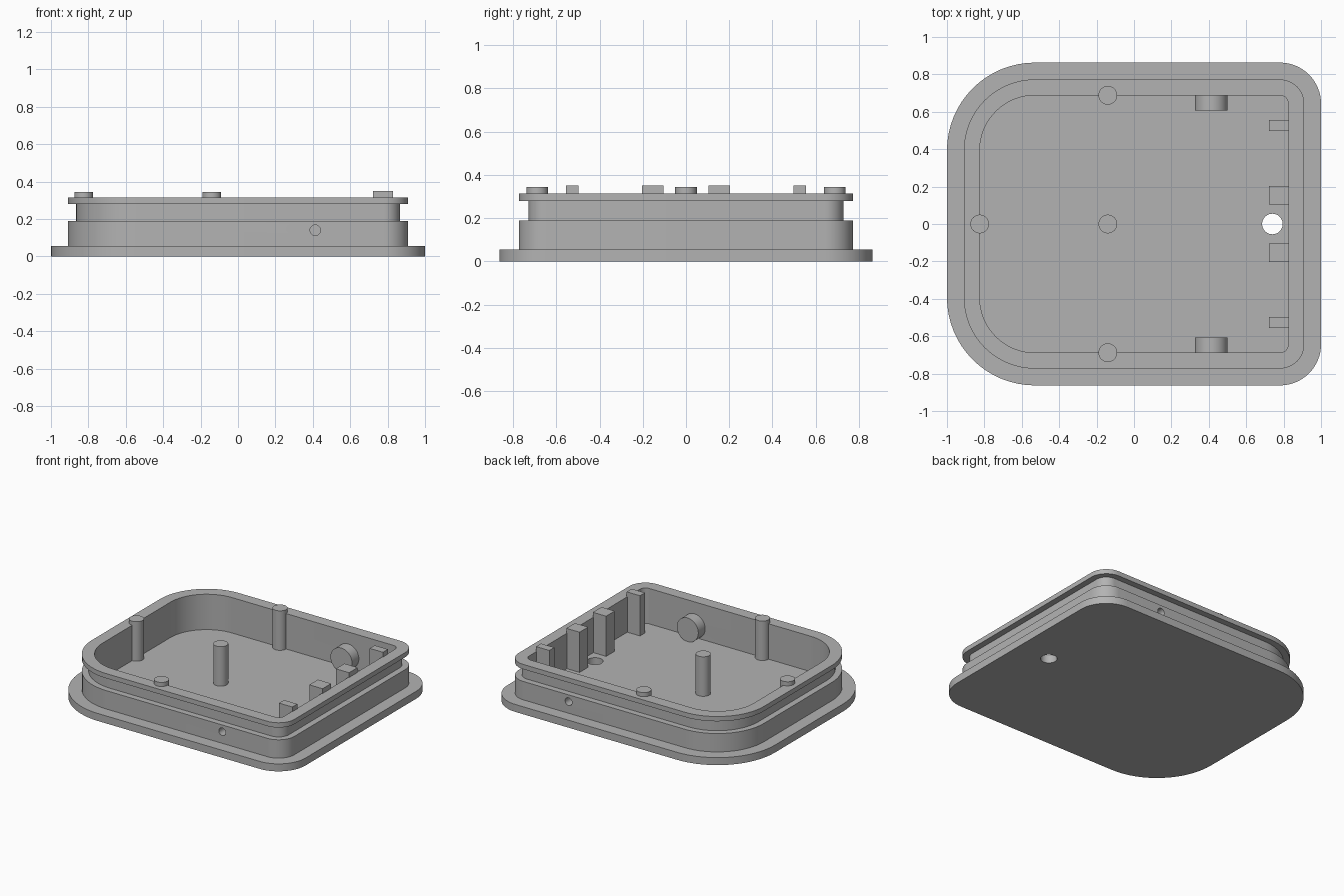
import bpy, bmesh, math
from mathutils import Matrix, Vector

cube = bpy.data.objects.get("Cube")
if cube:
    bpy.data.objects.remove(cube, do_unlink=True)

grey = bpy.data.materials.new("plain grey")
grey.use_nodes = True
grey.diffuse_color = (0.45, 0.45, 0.45, 1)
grey.node_tree.nodes["Principled BSDF"].inputs["Base Color"].default_value = grey.diffuse_color

FLOOR = 0.055


def finish(name, bm):
    bmesh.ops.recalc_face_normals(bm, faces=bm.faces)
    mesh = bpy.data.meshes.new(name)
    bm.to_mesh(mesh)
    bm.free()
    mesh.materials.append(grey)
    obj = bpy.data.objects.new(name, mesh)
    bpy.context.collection.objects.link(obj)
    return obj


def smooth(obj):
    bpy.ops.object.select_all(action='DESELECT')
    obj.select_set(True)
    bpy.context.view_layer.objects.active = obj
    bpy.ops.object.shade_smooth_by_angle(angle=math.radians(30))


def cylinder(name, start, end, radius, limit=None):
    """Round bar between two points, optionally kept inside a half-size limit."""
    start, end = Vector(start), Vector(end)
    axis = end - start
    turn = axis.to_track_quat('Z', 'Y').to_matrix().to_4x4()
    bm = bmesh.new()
    bmesh.ops.create_cone(bm, cap_ends=True, segments=40, radius1=radius, radius2=radius,
                          depth=axis.length,
                          matrix=Matrix.Translation((start + end) / 2) @ turn)
    if limit:
        for v in bm.verts:
            v.co.x = max(-limit[0], min(limit[0], v.co.x))
            v.co.y = max(-limit[1], min(limit[1], v.co.y))
    return finish(name, bm)


def box(name, low, high):
    bm = bmesh.new()
    bmesh.ops.create_cube(bm, size=1)
    for v in bm.verts:
        v.co = [(a + b) / 2 + c * (b - a) for a, b, c in zip(low, high, v.co)]
    return finish(name, bm)


def cut(obj, cutter):
    mod = obj.modifiers.new("hole", 'BOOLEAN')
    mod.operation = 'DIFFERENCE'
    mod.solver = 'EXACT'
    mod.object = cutter
    bpy.context.view_layer.objects.active = obj
    bpy.ops.object.modifier_apply(modifier=mod.name)


def outline(inset, steps=16):
    """Rounded rectangle with large left corners and small right corners."""
    hx, hy = 1 - inset, 0.863 - inset
    points = []
    for i, (sx, sy) in enumerate([(1, 1), (-1, 1), (-1, -1), (1, -1)]):
        r = (0.22 if sx > 0 else 0.47) - inset
        for k in range(steps + 1):
            a = (i + k / steps) * math.pi / 2
            points.append((sx * (hx - r) + r * math.cos(a), sy * (hy - r) + r * math.sin(a)))
    return points


# Tray: flange, lower wall, seal groove, rim and hollow inside, as (inset, height)
profile = [(0, 0), (0, FLOOR), (0.09, FLOOR), (0.09, 0.19), (0.135, 0.19), (0.135, 0.28),
           (0.09, 0.28), (0.09, 0.315), (0.175, 0.315), (0.175, FLOOR)]
bm = bmesh.new()
rings = [[bm.verts.new((x, y, z)) for x, y in outline(inset)] for inset, z in profile]
for a, b in zip(rings, rings[1:]):
    for i in range(len(a)):
        j = (i + 1) % len(a)
        bm.faces.new((a[i], a[j], b[j], b[i]))
bm.faces.new(rings[0])
bm.faces.new(rings[-1])
tray = finish("tray", bm)

# Drain hole through the floor
drain = cylinder("drain_cutter", (0.74, 0, -0.1), (0.74, 0, 0.12), 0.055)
drain.hide_render = True
cut(tray, drain)
bpy.data.objects.remove(drain, do_unlink=True)

# Round bosses inside the side walls, with blind holes from outside
for side, label in ((-1, "right"), (1, "left")):
    boss = cylinder(label + "_boss", (0.413, side * 0.608, 0.14), (0.413, side * 0.71, 0.14), 0.0875)
    hole = cylinder("side_cutter", (0.413, side * 0.65, 0.14), (0.413, side * 0.9, 0.14), 0.028)
    hole.hide_render = True
    cut(tray, hole)
    cut(boss, hole)
    bpy.data.objects.remove(hole, do_unlink=True)
    smooth(boss)
smooth(tray)

# Upright posts; those in the wall stay behind the seal groove
for name, x, y in (("centre_post", -0.14, 0), ("left_post", -0.14, 0.688),
                   ("right_post", -0.14, -0.688), ("end_post", -0.825, 0)):
    smooth(cylinder(name, (x, y, FLOOR - 0.01), (x, y, 0.3), 0.05, limit=(0.86, 0.723)))
    smooth(cylinder(name + "_tip", (x, y, 0.3), (x, y, 0.345), 0.05))

# Square uprights along the short wall
for side, label in ((-1, "right"), (1, "left")):
    for name, near, far in (("inner_upright", 0.104, 0.204), ("outer_upright", 0.497, 0.555)):
        y0, y1 = sorted((side * near, side * far))
        box(label + "_" + name, (0.722, y0, FLOOR - 0.01), (0.83, y1, 0.35))
